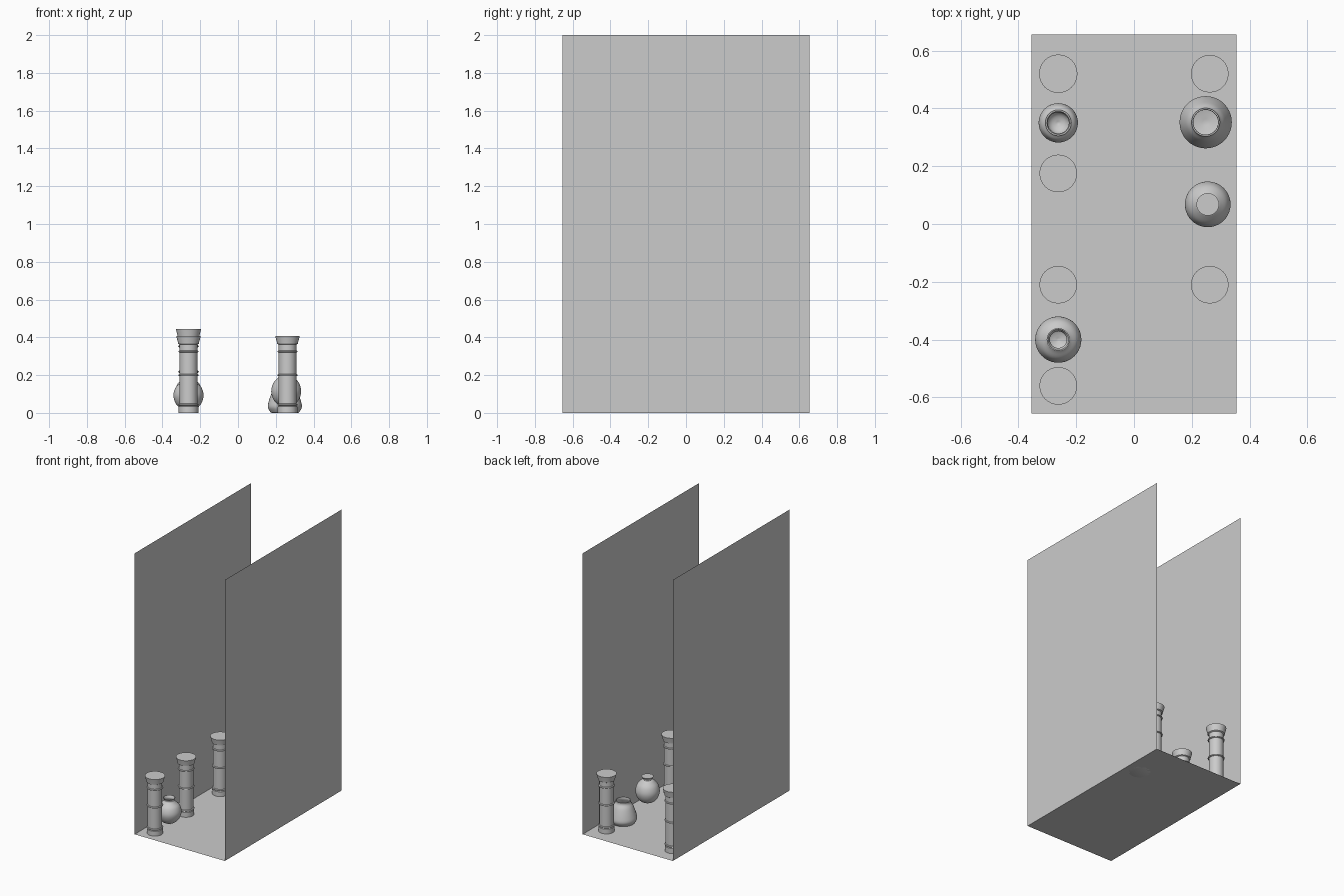
import bpy, bmesh, math

if "Cube" in bpy.data.objects:
    bpy.data.objects.remove(bpy.data.objects["Cube"])


def panel(name, corners):
    me = bpy.data.meshes.new(name)
    me.from_pydata(corners, [], [(0, 1, 2, 3)])
    ob = bpy.data.objects.new(name, me)
    bpy.context.collection.objects.link(ob)
    return ob


def lathe(name, profile, loc, scale=(1, 1, 1), segs=40):
    """Spin an (r, z) profile around z."""
    bm = bmesh.new()
    vs = [bm.verts.new((r, 0, z)) for r, z in profile]
    es = [bm.edges.new(p) for p in zip(vs, vs[1:])]
    bmesh.ops.spin(bm, geom=vs + es, cent=(0, 0, 0), axis=(0, 0, 1),
                   angle=2 * math.pi, steps=segs)
    bmesh.ops.remove_doubles(bm, verts=bm.verts, dist=1e-5)
    bmesh.ops.recalc_face_normals(bm, faces=bm.faces)
    me = bpy.data.meshes.new(name)
    bm.to_mesh(me)
    bm.free()
    ob = bpy.data.objects.new(name, me)
    bpy.context.collection.objects.link(ob)
    ob.location = loc
    ob.scale = scale
    bpy.ops.object.select_all(action='DESELECT')
    ob.select_set(True)
    bpy.context.view_layer.objects.active = ob
    bpy.ops.object.shade_smooth_by_angle(angle=math.radians(35))
    return ob


def smooth(points, n=5):
    """Catmull-Rom curve through the profile points."""
    p = [points[0]] + points + [points[-1]]
    out = []
    for a, b, c, d in zip(p, p[1:], p[2:], p[3:]):
        for i in range(n):
            t = i / n
            q = [0.5 * (2*b[k] + (c[k]-a[k])*t + (2*a[k]-5*b[k]+4*c[k]-d[k])*t*t
                        + (3*b[k]-a[k]-3*c[k]+d[k])*t**3) for k in (0, 1)]
            out.append((max(q[0], 0), q[1]))
    return out + [points[-1]]


# floor and two tall side walls
X, Y, H = 0.355, 0.655, 2.0
panel("floor", [(-X, -Y, 0), (X, -Y, 0), (X, Y, 0), (-X, Y, 0)])
for side, x in (("left", -X), ("right", X)):
    panel(side + "_wall", [(x, -Y, 0), (x, Y, 0), (x, Y, H), (x, -Y, H)])


# column profile: plinth, ringed shaft, flared capital
def ring(z, r=0.047, out=0.054, h=0.006):
    return [(r, z - h), (out - 0.002, z - h * 0.6), (out, z),
            (out - 0.002, z + h * 0.6), (r, z + h)]


column = ([(0, 0), (0.052, 0), (0.052, 0.034)] + ring(0.043) + ring(0.20)
          + ring(0.325) + [(0.047, 0.362), (0.055, 0.366), (0.056, 0.374),
                           (0.064, 0.402), (0.065, 0.408), (0, 0.408)])
spots = [(-0.262, -0.56), (-0.262, -0.21), (-0.262, 0.175),
         (0.262, -0.21), (0.262, 0.52)]
for i, (x, y) in enumerate(spots):
    lathe(f"column_{i + 1}", column, (x, y, 0), segs=32)
lathe("tall_column", column, (-0.262, 0.52, 0), (1.02, 1.02, 1.087), 32)

# round vase with a narrow neck
lathe("front_vase", smooth([
    (0, 0.012), (0.035, 0.018), (0.066, 0.047), (0.080, 0.092), (0.068, 0.135),
    (0.042, 0.160), (0.033, 0.172), (0.040, 0.190)])
    + smooth([(0.036, 0.190), (0.029, 0.172), (0.036, 0.155), (0.055, 0.12),
              (0.04, 0.05), (0, 0.03)]), (-0.262, -0.40, 0))

# small rounded vase
lathe("small_vase", smooth([
    (0, 0.0), (0.03, 0.008), (0.055, 0.05), (0.068, 0.11), (0.060, 0.15),
    (0.042, 0.170), (0.045, 0.185)])
    + smooth([(0.040, 0.185), (0.037, 0.168), (0.05, 0.12), (0.035, 0.04),
              (0, 0.02)]), (-0.262, 0.35, 0))

# broad-based vase
lathe("wide_vase", [(0, 0), (0.07, 0)] + smooth([
    (0.075, 0.002), (0.090, 0.03), (0.084, 0.065), (0.066, 0.115),
    (0.050, 0.142), (0.049, 0.158)])
    + smooth([(0.044, 0.158), (0.044, 0.140), (0.060, 0.10), (0.07, 0.04),
              (0, 0.02)]), (0.248, 0.352, 0))

# globe vase with a closed mouth
lathe("globe_vase", smooth([
    (0, 0.03), (0.04, 0.042), (0.068, 0.072), (0.079, 0.115), (0.068, 0.158),
    (0.042, 0.188), (0.030, 0.198), (0.039, 0.217)]) + [(0, 0.217)],
    (0.255, 0.068, 0))
